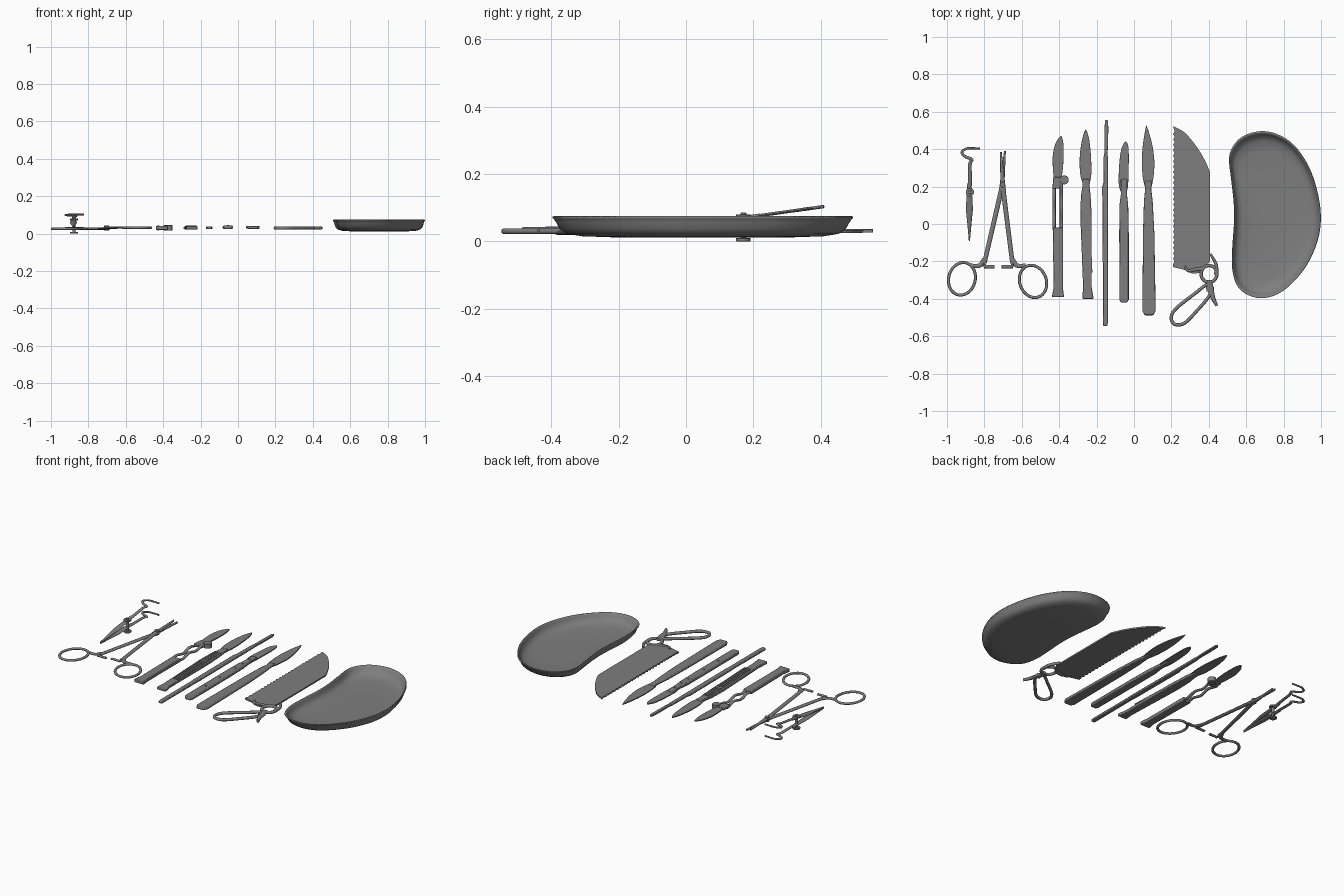
import bpy, bmesh, math
from mathutils import Vector

if "Cube" in bpy.data.objects:
    bpy.data.objects.remove(bpy.data.objects["Cube"])

steel = bpy.data.materials.new("steel")
steel.diffuse_color = (0.21, 0.21, 0.21, 1)
steel.use_nodes = True
steel.node_tree.nodes["Principled BSDF"].inputs["Base Color"].default_value = steel.diffuse_color


def finish(name, bm, bevel=0.0, angle=35):
    bmesh.ops.recalc_face_normals(bm, faces=bm.faces)
    me = bpy.data.meshes.new(name)
    bm.to_mesh(me)
    bm.free()
    me.materials.append(steel)
    ob = bpy.data.objects.new(name, me)
    bpy.context.collection.objects.link(ob)
    bpy.ops.object.select_all(action='DESELECT')
    ob.select_set(True)
    bpy.context.view_layer.objects.active = ob
    bpy.ops.object.shade_smooth_by_angle(angle=math.radians(angle))
    if bevel:
        mod = ob.modifiers.new("bevel", 'BEVEL')
        mod.width, mod.segments = bevel, 2
    return ob


def smooth(pts, closed=False, k=6):
    """Catmull-Rom curve through the points."""
    p = [Vector(q) for q in pts]
    n = len(p)
    get = (lambda i: p[i % n]) if closed else (lambda i: p[max(0, min(n - 1, i))])
    out = []
    for i in range(n if closed else n - 1):
        a, b, c, d = (get(i + j) for j in (-1, 0, 1, 2))
        for s in range(k):
            t = s / k
            out.append(0.5 * (2 * b + (c - a) * t + (2 * a - 5 * b + 4 * c - d) * t * t
                              + (3 * b - a - 3 * c + d) * t ** 3))
    return out if closed else out + [p[-1]]


def plate(name, outline, z0, z1, bevel=0.0):
    """Flat outline pulled up from z0 to z1."""
    bm = bmesh.new()
    f = bm.faces.new([bm.verts.new((q[0], q[1], z0)) for q in outline])
    top = bmesh.ops.extrude_face_region(bm, geom=[f])['geom']
    for v in top:
        if isinstance(v, bmesh.types.BMVert):
            v.co.z = z1
    return finish(name, bm, bevel)


def bar(name, rows, z0, z1, bevel=0.0, curved=False):
    """Plate from rows of (y, left x, right x), bottom to top."""
    left = [(l, y) for y, l, r in rows]
    right = [(r, y) for y, l, r in rows]
    if curved:
        left, right = [tuple(v) for v in smooth([(*q, 0) for q in left])], \
                      [tuple(v) for v in smooth([(*q, 0) for q in right])]
    return plate(name, right + left[::-1], z0, z1, bevel)


def sweep(name, pts, w, h, closed=False, sides=10):
    """Oval section along a path; w and h are half sizes (w may be a start/end pair)."""
    bm = bmesh.new()
    p = [Vector(q) for q in pts]
    n = len(p)
    w0, w1 = w if isinstance(w, tuple) else (w, w)
    rings = []
    for i in range(n):
        a = p[(i - 1) % n] if closed else p[max(i - 1, 0)]
        b = p[(i + 1) % n] if closed else p[min(i + 1, n - 1)]
        t = (b - a).normalized()
        side = Vector((t.y, -t.x, 0)).normalized()
        up = side.cross(t)
        ww = w0 + (w1 - w0) * i / (n - 1)
        rings.append([bm.verts.new(p[i] + side * ww * math.cos(2 * math.pi * j / sides)
                                   + up * h * math.sin(2 * math.pi * j / sides)) for j in range(sides)])
    for i in range(n if closed else n - 1):
        r, s = rings[i], rings[(i + 1) % n]
        for j in range(sides):
            k = (j + 1) % sides
            bm.faces.new((r[j], r[k], s[k], s[j]))
    if not closed:
        bm.faces.new(rings[0])
        bm.faces.new(rings[-1])
    return finish(name, bm, 0, 50)


def disc(name, x, y, r, z0, z1, bevel=0.002):
    return plate(name, [(x + r * math.cos(i * math.pi / 12), y + r * math.sin(i * math.pi / 12))
                        for i in range(24)], z0, z1, bevel)


def ellipse(cx, cy, rx, ry, rot, z, n=40):
    c, s = math.cos(rot), math.sin(rot)
    return [(cx + rx * math.cos(a) * c - ry * math.sin(a) * s,
             cy + rx * math.cos(a) * s + ry * math.sin(a) * c, z)
            for a in (2 * math.pi * i / n for i in range(n))]


# Hooked retractor: two legs joined at the tail, spread by a screw
hook = [(-.88, .15), (-.877, .24), (-.877, .32), (-.868, .345), (-.905, .362),
        (-.92, .385), (-.895, .403), (-.86, .405), (-.824, .403)]
for part, z, slope in (("lower", .03, 0.0), ("upper", .102, .14)):
    lift = lambda y: z + slope * (y - .4)
    sweep(part + "_retractor_hook", smooth([(x, y, lift(y)) for x, y in hook]), (.011, .005), .005)
    sweep(part + "_retractor_leg", [(-.88, y, lift(y)) for y in (-.09, 0, .08)], (.003, .019), .006)
    sweep(part + "_retractor_shank", [(-.88, y, lift(y)) for y in (.08, .15, .22)], (.019, .011), .006)
disc("retractor_screw", -.877, .17, .009, .003, .085)
disc("retractor_foot", -.877, .17, .022, 0, .01)
disc("retractor_knob", -.877, .17, .022, .07, .08)

# Open clamp: two arms crossing at a pivot, ring handles and ratchet stubs
for part, tip, foot, stub, ring, z in (
        ("left", (-.69, .39), (-.80, -.21), (-.745, -.228), (-.92, -.293, .071, .088, -.25), .026),
        ("right", (-.712, .385), (-.65, -.21), (-.708, -.228), (-.54, -.307, .071, .088, .35), .032)):
    sweep(part + "_clamp_arm", [(*foot, z), (-.703, .21, z)], (.012, .013), .007)
    sweep(part + "_clamp_jaw", [(-.703, .18, z), (-.703, .24, z), (*tip, z)], (.018, .005), .007)
    sweep(part + "_clamp_stub", [(foot[0], -.215, z), (foot[0], -.228, z), (*stub, z)], .009, .006)
    d = -.075 if part == "left" else .07
    sweep(part + "_clamp_neck", smooth([(foot[0], -.19, z), (foot[0] + d * .35, -.222, z),
                                        (foot[0] + d, -.222, z)]), (.014, .01), .006)
    sweep(part + "_clamp_ring", ellipse(*ring, z), .008, .007, True)
disc("clamp_pivot", -.703, .21, .014, .016, .044)

# Scalpel with open wavy rails and a lock knob
bar("lock_scalpel_handle", [(-.39, -.439, -.374), (-.34, -.43, -.38), (-.02, -.434, -.38)], .02, .042, .004)
for k, x in ((1, -.427), (-1, -.388)):
    sweep("lock_scalpel_rail", [(x, -.03 + i * .012, .031 + k * .007 * math.sin(i * .55))
                                for i in range(21)], .009, .007)
bar("lock_scalpel_collar", [(.19, -.436, -.379), (.25, -.432, -.382)], .022, .04, .004)
disc("lock_scalpel_knob", -.373, .236, .024, .016, .045)
bar("lock_scalpel_blade", [(.24, -.428, -.388), (.30, -.434, -.380), (.37, -.434, -.376),
                           (.43, -.42, -.378), (.46, -.402, -.384), (.472, -.391, -.389)],
    .028, .035, .002, True)

# Scalpel with ribbed grip
bar("ribbed_scalpel_handle", [(-.40, -.277, -.216), (-.34, -.272, -.226), (.04, -.287, -.226),
                              (.15, -.284, -.232), (.21, -.274, -.238), (.24, -.275, -.236)], .022, .04, .004)
for i in range(4):
    x = -.277 + i * .0125
    bar("grip_rib", [(-.26, x + .012, x + .017), (.03, x, x + .005)], .038, .043)
for i in range(9):
    bar("grip_ridge", [(.045 + i * .015, -.28, -.236), (.051 + i * .015, -.28, -.236)], .038, .042)
bar("ribbed_scalpel_blade", [(.21, -.272, -.238), (.27, -.288, -.228), (.36, -.29, -.23),
                             (.44, -.28, -.238), (.485, -.268, -.248), (.505, -.259, -.257)],
    .028, .035, .002, True)

# Slim double-ended probe
bar("probe_body", [(-.545, -.165, -.142), (-.53, -.167, -.14), (-.22, -.166, -.14), (-.19, -.168, -.138),
                   (.20, -.17, -.14), (.22, -.164, -.14), (.36, -.162, -.14),
                   (.40, -.155, -.143)], .024, .038, .004)
bar("probe_tip", [(.38, -.157, -.141), (.46, -.158, -.138), (.54, -.156, -.138), (.555, -.152, -.142)],
    .026, .036, .003, True)

# Small riveted scalpel
bar("small_scalpel_handle", [(-.42, -.07, -.036), (-.405, -.078, -.028), (-.05, -.079, -.028),
                             (.10, -.078, -.031), (.16, -.07, -.038), (.24, -.071, -.037)], .024, .044, .005)
for y in (-.24, -.10, .05, .12, .19):
    disc("handle_rivet", -.053, y, .006, .04, .047, 0)
bar("small_scalpel_blade", [(.17, -.07, -.038), (.22, -.082, -.031), (.33, -.078, -.028),
                            (.40, -.068, -.029), (.43, -.055, -.035), (.442, -.046, -.044)],
    .03, .037, .002, True)

# Large pointed knife
bar("large_knife_handle", [(-.488, .057, .103), (-.465, .045, .116), (-.05, .048, .109),
                           (.12, .053, .1), (.19, .06, .092), (.23, .058, .094)], .026, .042, .005)
bar("large_knife_blade", [(.19, .06, .092), (.25, .047, .104), (.33, .042, .109), (.41, .046, .1),
                          (.48, .056, .083), (.527, .065, .067)], .03, .037, .002, True)

# Bone saw: toothed plate with a looped handle
back = [(.209, .524), (.273, .487), (.337, .41), (.38, .338), (.405, .28)]
edge = [(.405, -.20), (.36, -.262), (.31, -.265), (.27, -.245), (.209, -.23)]
teeth = [(.209 + (.008 if i % 2 else 0), -.215 + i * .0145) for i in range(50)]
plate("saw_blade", [(v.x, v.y) for v in smooth([(*q, 0) for q in back])] + edge + teeth, .025, .034)
Z = .03
sweep("saw_ring", ellipse(.401, -.267, .042, .045, 0, Z), .009, .009, True)
sweep("saw_bracket", smooth([(.272, -.225, Z), (.29, -.25, Z), (.33, -.243, Z), (.365, -.24, Z)]),
      (.006, .012), .009)
sweep("saw_heel", smooth([(.44, -.27, Z), (.438, -.215, Z), (.408, -.16, Z)]), (.012, .006), .009)
loop = [(.39, -.325), (.325, -.372), (.225, -.452), (.199, -.50), (.218, -.536),
        (.27, -.53), (.335, -.465), (.395, -.395), (.418, -.345)]
sweep("saw_handle_loop", smooth([(*q, Z) for q in loop], True), .009, .009, True)
sweep("saw_handle_neck", [(.402, -.30, Z), (.405, -.36, Z)], .018, .009)
sweep("saw_finger_rest", smooth([(.408, -.34, Z), (.42, -.39, Z), (.443, -.438, Z)]), (.019, .007), .009)

# Kidney tray: shell lofted through scaled copies of one outline
rim = smooth([(.508, .35, 0), (.519, .24, 0), (.533, .11, 0), (.534, 0, 0), (.525, -.13, 0),
              (.525, -.24, 0), (.551, -.33, 0), (.61, -.38, 0), (.695, -.396, 0), (.797, -.358, 0),
              (.904, -.25, 0), (.973, -.118, 0), (.999, .016, 0), (.984, .16, 0), (.936, .305, 0),
              (.856, .422, 0), (.765, .481, 0), (.674, .496, 0), (.583, .47, 0), (.53, .417, 0)], True, 4)
mid = Vector((.76, .05, 0))
bm = bmesh.new()
shells = []
for s, z in ((.3, .011), (.6, .012), (.8, .015), (.9, .022), (.95, .036), (.975, .056), (.99, .066),
             (1, .069), (1, .073), (.99, .075), (.975, .073), (.96, .062), (.93, .044), (.88, .031),
             (.78, .024), (.55, .02), (.3, .018)):
    shells.append([bm.verts.new(mid + (v - mid) * s + Vector((0, 0, z))) for v in rim])
n = len(rim)
for a, b in zip(shells, shells[1:]):
    for j in range(n):
        k = (j + 1) % n
        bm.faces.new((a[j], a[k], b[k], b[j]))
bm.faces.new(shells[0])
bm.faces.new(shells[-1])
finish("kidney_tray", bm, 0, 60)
